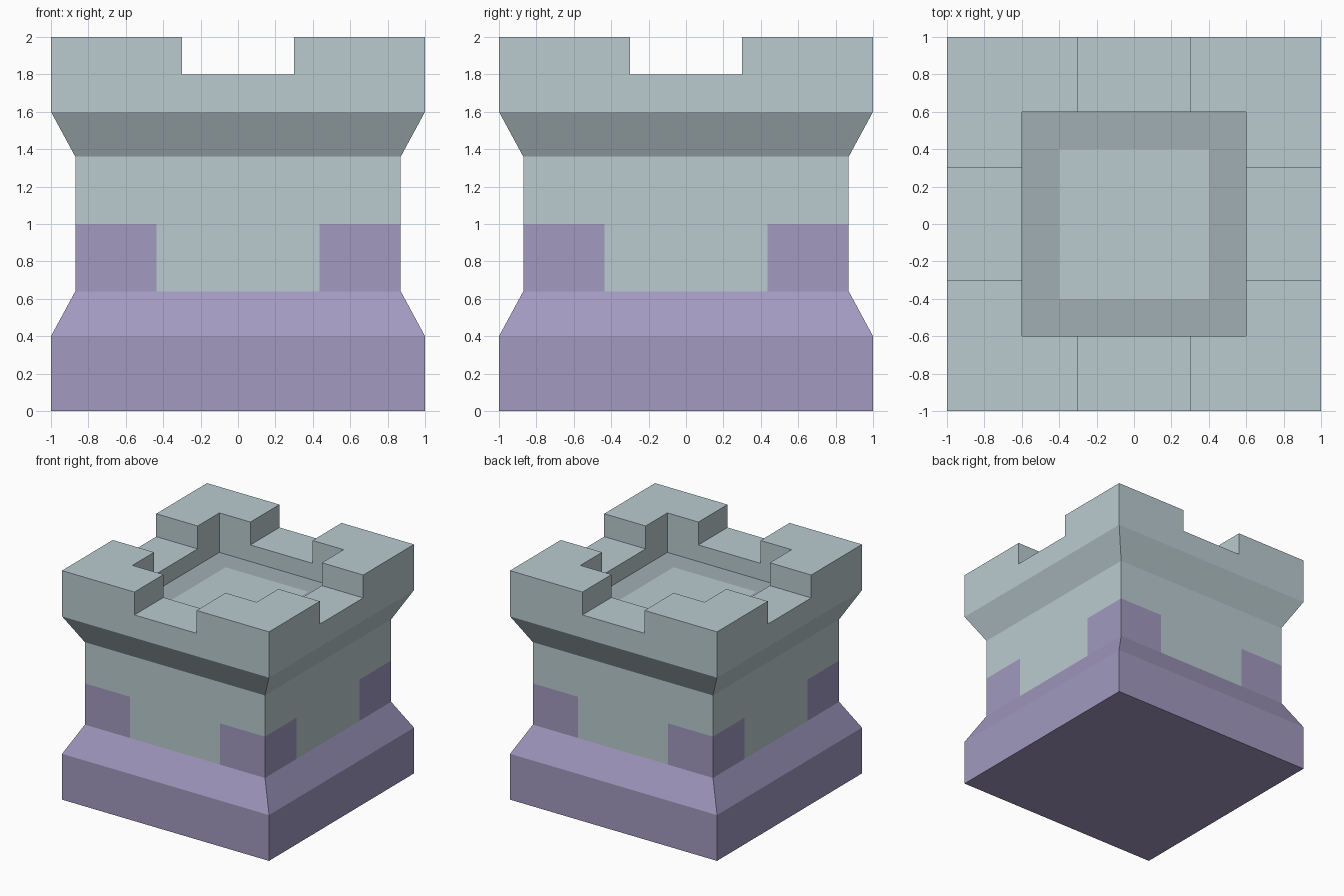
import bpy, bmesh
from mathutils import Vector

if "Cube" in bpy.data.objects:
    bpy.data.objects.remove(bpy.data.objects["Cube"])


def material(name, color):
    m = bpy.data.materials.new(name)
    m.diffuse_color = (*color, 1)
    m.use_nodes = True
    m.node_tree.nodes["Principled BSDF"].inputs["Base Color"].default_value = m.diffuse_color
    return m


def square(bm, half, z):
    return [bm.verts.new((sx * half, sy * half, z))
            for sx, sy in ((-1, -1), (1, -1), (1, 1), (-1, 1))]


# Square tower profile: (half width, height), from the base up and into the roof pit
profile = [(1, 0), (1, 0.4), (0.87, 0.64), (0.87, 1.0), (0.87, 1.36), (1, 1.6),
           (1, 2), (0.6, 2), (0.6, 1.655), (0.4, 1.655)]
bm = bmesh.new()
rings = [square(bm, h, z) for h, z in profile]
bm.faces.new(rings[0][::-1])
for a, b in zip(rings, rings[1:]):
    for i in range(4):
        j = (i + 1) % 4
        bm.faces.new((a[i], a[j], b[j], b[i]))
bm.faces.new(rings[-1])

# Split the lower shaft so its corners can be coloured
for axis in (Vector((1, 0, 0)), Vector((0, 1, 0))):
    for s in (-1, 1):
        faces = [f for f in bm.faces if 0.7 < f.calc_center_median().z < 0.99
                 and abs(f.normal.z) < 0.1]
        geom = set(faces)
        for f in faces:
            geom.update(f.edges)
            geom.update(f.verts)
        bmesh.ops.bisect_plane(bm, geom=list(geom), plane_co=axis * s * 0.435, plane_no=axis)
bmesh.ops.recalc_face_normals(bm, faces=bm.faces)

# Stone, purple base with corner patches, darker border of the roof floor
for f in bm.faces:
    c = f.calc_center_median()
    corner = min(abs(c.x), abs(c.y)) > 0.44
    if c.z < 0.6 or (c.z < 0.99 and corner):
        f.material_index = 1
    elif abs(c.z - 1.655) < 0.001 and max(abs(c.x), abs(c.y)) > 0.3:
        f.material_index = 2

mesh = bpy.data.meshes.new("tower")
bm.to_mesh(mesh)
bm.free()
tower = bpy.data.objects.new("tower", mesh)
bpy.context.collection.objects.link(tower)
mesh.materials.append(material("stone", (0.49, 0.60, 0.63)))
mesh.materials.append(material("purple", (0.36, 0.32, 0.53)))
mesh.materials.append(material("stone_shade", (0.35, 0.43, 0.455)))

# Battlement gaps on all four sides
for name, size in (("gap_cutter_x", (3, 0.6, 0.4)), ("gap_cutter_y", (0.6, 3, 0.4))):
    bpy.ops.mesh.primitive_cube_add(size=1, location=(0, 0, 2))
    cutter = bpy.context.object
    cutter.name = name
    cutter.scale = size
    cutter.hide_render = True
    cutter.data.materials.append(mesh.materials[0])
    mod = tower.modifiers.new(name, 'BOOLEAN')
    mod.operation = 'DIFFERENCE'
    mod.solver = 'EXACT'
    mod.object = cutter
    bpy.context.view_layer.objects.active = tower
    bpy.ops.object.modifier_apply(modifier=name)
    bpy.data.objects.remove(cutter)
